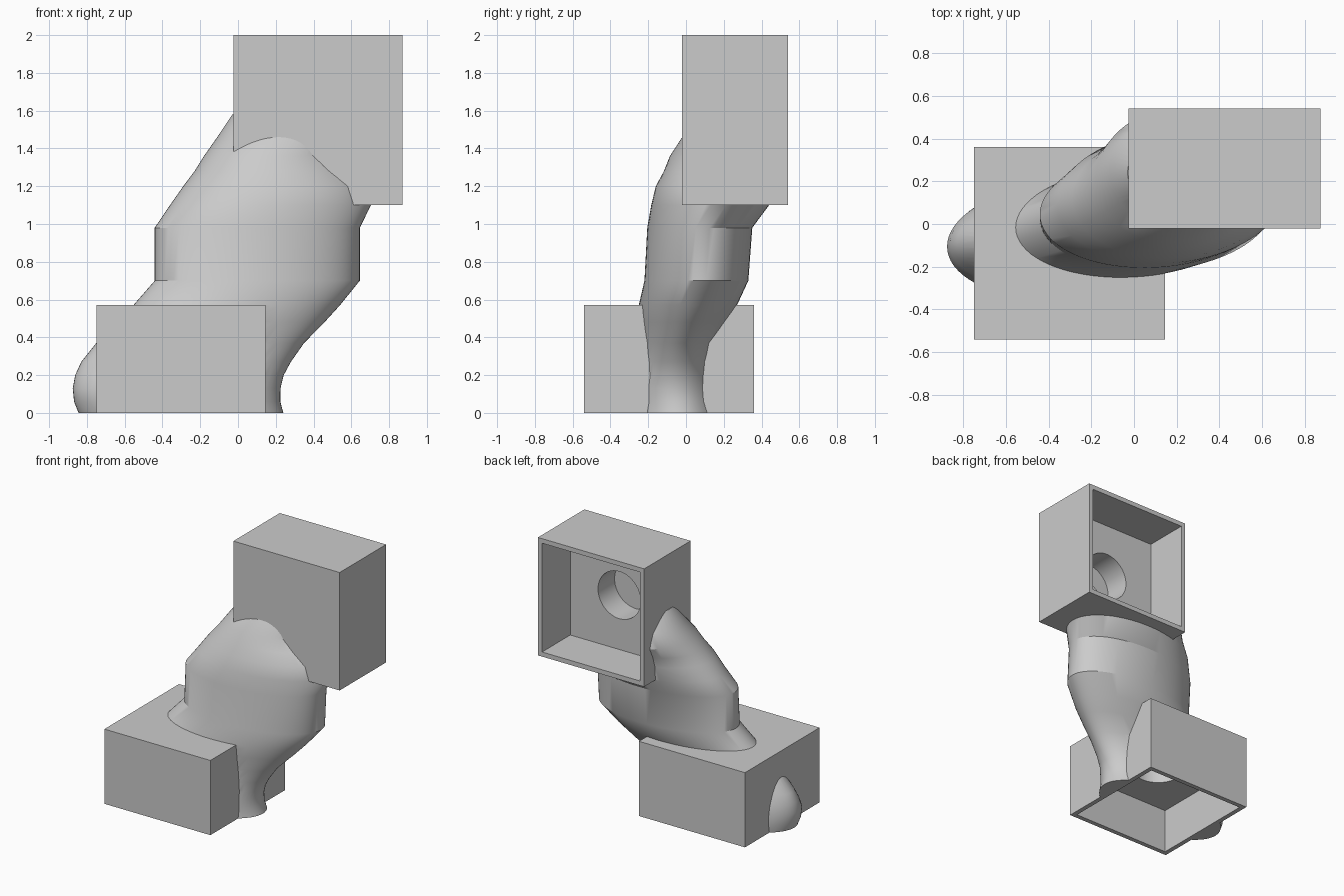
import bpy, bmesh
from math import cos, sin, pi, sqrt, radians
from mathutils import Matrix, Vector

if "Cube" in bpy.data.objects:
    bpy.data.objects.remove(bpy.data.objects["Cube"])

grey = bpy.data.materials.new("plain_grey")
grey.use_nodes = True
color = (0.6, 0.6, 0.6, 1)
grey.diffuse_color = color
grey.node_tree.nodes["Principled BSDF"].inputs["Base Color"].default_value = color


def add_object(name, bm):
    bmesh.ops.recalc_face_normals(bm, faces=bm.faces)
    mesh = bpy.data.meshes.new(name)
    bm.to_mesh(mesh)
    bm.free()
    mesh.materials.append(grey)
    obj = bpy.data.objects.new(name, mesh)
    bpy.context.collection.objects.link(obj)
    return obj


def block(name, low, high):
    low, high = Vector(low), Vector(high)
    bm = bmesh.new()
    bmesh.ops.create_cube(bm, size=1, matrix=Matrix.Translation((low + high) / 2)
                          @ Matrix.Diagonal((*(high - low), 1)))
    return add_object(name, bm)


def cylinder(name, center, radius, depth, turn):
    bm = bmesh.new()
    bmesh.ops.create_cone(bm, cap_ends=True, segments=48, radius1=radius, radius2=radius,
                          depth=depth, matrix=Matrix.Translation(center) @ Matrix.Rotation(turn, 4, "X"))
    return add_object(name, bm)


def finish(obj, cutters):
    """Cut the object, remove the cutters and smooth the soft edges."""
    bpy.ops.object.select_all(action="DESELECT")
    obj.select_set(True)
    bpy.context.view_layer.objects.active = obj
    for cutter in cutters:
        mod = obj.modifiers.new("cut", "BOOLEAN")
        mod.operation = "DIFFERENCE"
        mod.solver = "EXACT"
        mod.object = cutter
        bpy.ops.object.modifier_apply(modifier=mod.name)
        bpy.data.objects.remove(cutter)
    bpy.ops.object.shade_smooth_by_angle(angle=radians(30))


# Duct body: slanted oval sections (height, center x, center y, half x, half y)
SECTIONS = [
    (0, -.302, -.07, .542, .283), (.06, -.322, -.075, .546, .28),
    (.13, -.325, -.078, .55, .275), (.2, -.31, -.07, .552, .25),
    (.27, -.275, -.065, .555, .225), (.37, -.2, -.055, .55, .21),
    (.48, -.09, -.02, .548, .235), (.57, -.007, .01, .547, .26),
    (.7, .102, .055, .543, .275), (.98, .102, .073, .543, .278),
    (1.1, .172, .128, .532, .312), (1.2, .2, .15, .49, .31),
    (1.28, .2, .19, .43, .307), (1.36, .2, .235, .38, .32),
    (1.46, .25, .27, .36, .29), (1.58, .25, .26, .28, .2),
]
SIDES, SKEW = 72, 0.1
bm = bmesh.new()
rings = []
for z, cx, cy, sx, sy in SECTIONS:
    ring = []
    for i in range(SIDES):
        a = 2 * pi * i / SIDES
        y = SKEW * cos(a) + sqrt(1 - SKEW ** 2) * sin(a)
        ring.append(bm.verts.new((cx + sx * cos(a), cy + sy * y, z)))
    rings.append(ring)
for lower, upper in zip(rings, rings[1:]):
    for i in range(SIDES):
        j = (i + 1) % SIDES
        bm.faces.new((lower[i], lower[j], upper[j], upper[i]))
bm.faces.new(rings[0])
bm.faces.new(rings[-1])
body = add_object("duct_body", bm)
finish(body, [block("lower_trim", (-.749, -.54, -.2), (.144, .36, .569)),
              block("upper_trim", (-.024, -.019, 1.101), (.87, .8, 2.1))])

# Lower box: open below, with a round recess in its ceiling
lower_box = block("lower_box", (-.75, -.54, 0), (.145, .36, .57))
finish(lower_box, [block("cavity", (-.715, -.505, -.1), (.11, .325, .34)),
                   cylinder("recess", (-.302, -.09, .42), .18, .24, 0)])

# Upper box: open at the back, with a round recess in its inner wall
upper_box = block("upper_box", (-.025, -.02, 1.1), (.872, .54, 2))
finish(upper_box, [block("cavity", (.01, .2, 1.135), (.837, .7, 1.965)),
                   cylinder("recess", (.423, .12, 1.55), .18, .24, pi / 2)])
